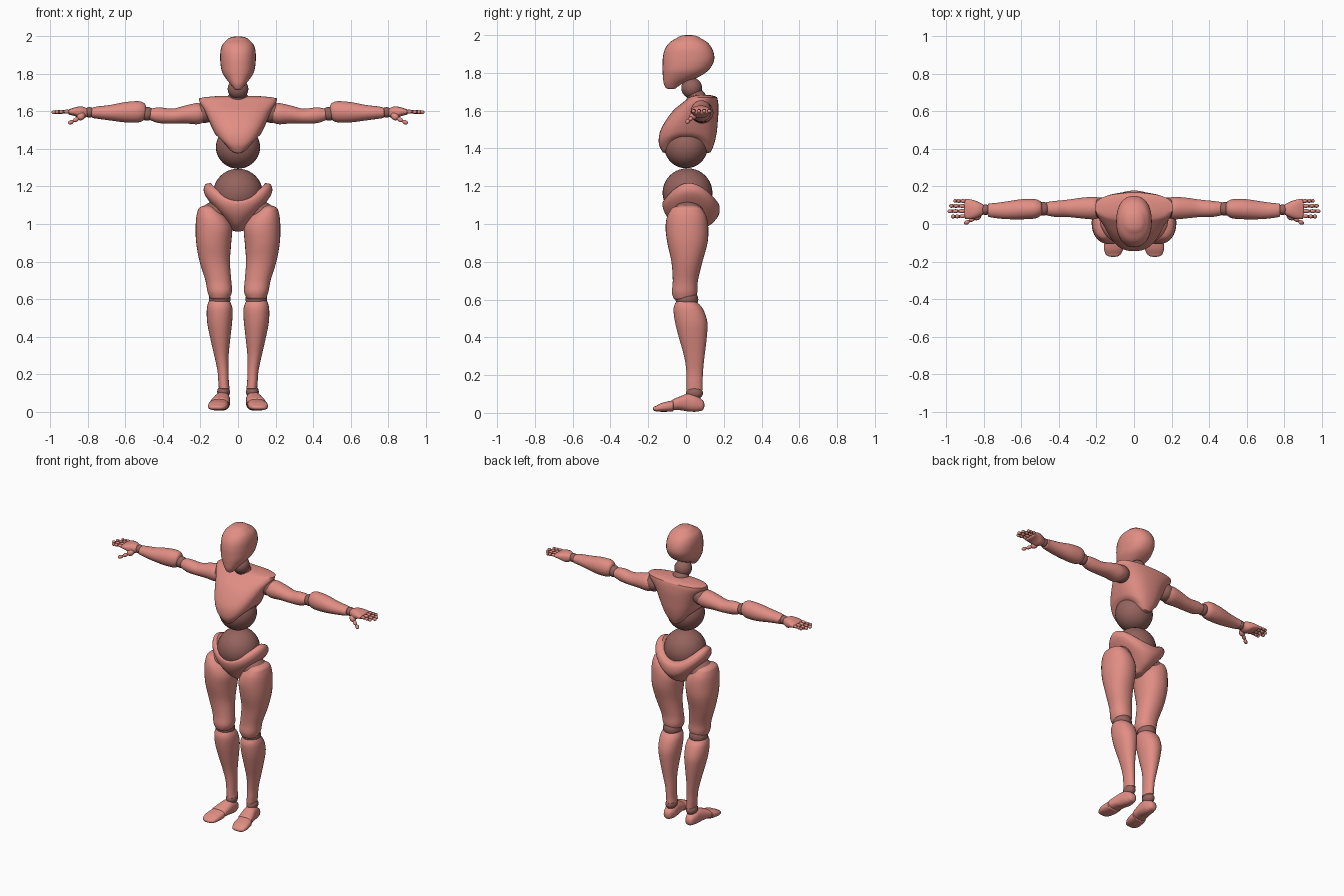
import bpy, bmesh, math
from mathutils import Vector, Matrix

def material(name, col):
    m = bpy.data.materials.new(name)
    m.diffuse_color = (*col, 1)
    return m

SKIN = material("salmon", (0.75, 0.27, 0.23))
JOINT = material("dark_salmon", (0.30, 0.125, 0.11))

def finish(bm, name, mat, mirror):
    bmesh.ops.recalc_face_normals(bm, faces=bm.faces)
    me = bpy.data.meshes.new(name)
    bm.to_mesh(me)
    bm.free()
    me.materials.append(mat)
    ob = bpy.data.objects.new(name, me)
    bpy.context.collection.objects.link(ob)
    bpy.context.view_layer.objects.active = ob
    for o in bpy.context.selected_objects:
        o.select_set(False)
    ob.select_set(True)
    bpy.ops.object.shade_smooth_by_angle(angle=math.radians(45))
    if mirror:
        mod = ob.modifiers.new("mirror", 'MIRROR')
        mod.use_mirror_merge = False
    return ob

def spline(rows, steps=4):
    """Catmull-Rom interpolation of the ring table."""
    out = []
    for i in range(len(rows) - 1):
        a, b, c, d = (rows[max(0, i - 1)], rows[i], rows[i + 1], rows[min(len(rows) - 1, i + 2)])
        for s in range(steps):
            t = s / steps
            out.append([0.5 * (2 * q + (r - p) * t + (2 * p - 5 * q + 4 * r - w) * t * t
                               + (3 * q - p - 3 * r + w) * t ** 3) for p, q, r, w in zip(a, b, c, d)])
    return out + [list(rows[-1])]

def loft(name, rows, axis='z', power=2.0, bulge=(0.012, 0.012), mat=SKIN, mirror=True, n=32):
    """Rings are (position, u min, u max, v min, v max, saddle lift)."""
    rows = spline([tuple(r) + (0,) * (6 - len(r)) for r in rows])
    sign = 1 if rows[-1][0] > rows[0][0] else -1
    rings = [(r, r[0], 1) for r in rows]
    for k, o in ((0.88, 0.4), (0.6, 0.8), (0.25, 1)):
        rings.insert(0, (rows[0], rows[0][0] - sign * bulge[0] * o, k))
        rings.append((rows[-1], rows[-1][0] + sign * bulge[1] * o, k))
    bm = bmesh.new()
    loops = []
    for (_, u0, u1, v0, v1, lift), t, k in rings:
        loop = []
        for i in range(n):
            a = 2 * math.pi * i / n
            c, s = math.cos(a), math.sin(a)
            c = k * math.copysign(abs(c) ** (2 / power), c)
            s = k * math.copysign(abs(s) ** (2 / power), s)
            u, v = (u0 + u1) / 2 + c * (u1 - u0) / 2, (v0 + v1) / 2 + s * (v1 - v0) / 2
            w = t + lift * c * c
            loop.append(bm.verts.new({'z': (u, v, w), 'x': (w, u, v), 'y': (u, w, v)}[axis]))
        loops.append(loop)
    for p, q in zip(loops, loops[1:]):
        for i in range(n):
            j = (i + 1) % n
            bm.faces.new((p[i], p[j], q[j], q[i]))
    bm.faces.new(loops[0])
    bm.faces.new(loops[-1])
    return finish(bm, name, mat, mirror)

def ball(name, loc, r, mirror=True, mat=JOINT):
    bm = bmesh.new()
    r = (r, r, r) if isinstance(r, float) else r
    m = Matrix.Translation(loc) @ Matrix.Diagonal((*r, 1))
    bmesh.ops.create_uvsphere(bm, u_segments=32, v_segments=20, radius=1, matrix=m)
    return finish(bm, name, mat, mirror)

def segments(name, paths, mat=SKIN):
    """Chains of stretched ellipsoids, each path is (points, radius)."""
    bm = bmesh.new()
    for pts, r in paths:
        for a, b in zip(pts, pts[1:]):
            a, b = Vector(a), Vector(b)
            d = b - a
            m = (Matrix.Translation((a + b) / 2) @ d.to_track_quat('Z', 'Y').to_matrix().to_4x4()
                 @ Matrix.Diagonal((r, r, d.length * 0.54, 1)))
            bmesh.ops.create_uvsphere(bm, u_segments=12, v_segments=10, radius=1, matrix=m)
    return finish(bm, name, mat, True)

# Head and neck
loft("head", [
    (1.722, -.022, .022, -.108, -.05), (1.745, -.04, .04, -.118, -.015),
    (1.775, -.064, .064, -.122, .06), (1.81, -.085, .085, -.124, .115),
    (1.85, -.093, .093, -.124, .143), (1.885, -.095, .095, -.122, .15),
    (1.925, -.093, .093, -.112, .14), (1.96, -.081, .081, -.088, .115),
    (1.985, -.056, .056, -.048, .075)], power=2.25, bulge=(.008, .015), mirror=False)
ball("neck_upper", (0, .03, 1.72), .055, False)
ball("neck_lower", (0, .055, 1.675), (.052, .05, .04), False)

# Torso, with arched sides that reveal the waist balls
loft("chest", [
    (1.378, -.085, .085, -.122, .13, .075), (1.42, -.118, .118, -.143, .148, .055),
    (1.48, -.138, .138, -.14, .162, .03), (1.54, -.157, .157, -.112, .168, .015),
    (1.60, -.177, .177, -.068, .172), (1.645, -.203, .203, -.015, .17),
    (1.67, -.208, .208, .015, .165)], power=2.4, bulge=(.004, .014), mirror=False, n=48)
ball("abdomen", (0, 0, 1.41), (.118, .115, .115), False)
ball("waist", (0, .008, 1.165), (.132, .132, .13), False)
loft("pelvis", [
    (.97, -.035, .035, -.03, .08), (1.0, -.085, .085, -.07, .135, .04),
    (1.045, -.15, .15, -.105, .172, .07), (1.085, -.182, .182, -.122, .178, .085),
    (1.115, -.175, .175, -.124, .168, .095), (1.128, -.145, .145, -.11, .14, .09)],
    bulge=(.01, 0), mirror=False, n=48)

# Legs
ball("hip", (.125, .01, 1.05), (.072, .085, .07))
loft("thigh", [
    (.605, .045, .15, -.065, .05), (.64, .032, .163, -.075, .06), (.70, .036, .174, -.07, .063),
    (.80, .043, .205, -.077, .087), (.90, .036, .223, -.099, .114), (.98, .032, .226, -.108, .118),
    (1.04, .062, .222, -.10, .108), (1.08, .105, .212, -.078, .085)], power=2.15, bulge=(.012, .02))
ball("knee", (.098, .005, .60), (.058, .06, .055))
loft("shin", [
    (.122, .045, .102, .002, .088), (.16, .049, .105, .002, .088), (.22, .05, .11, .002, .09),
    (.30, .05, .127, -.01, .098), (.40, .04, .15, -.038, .11), (.48, .031, .165, -.058, .113),
    (.55, .03, .166, -.066, .09), (.585, .042, .157, -.055, .06)], power=2.15, bulge=(.008, .015))
ball("ankle", (.077, .045, .105), (.034, .045, .035))
loft("foot", [
    (.085, .055, .108, .012, .07), (.05, .043, .12, .006, .096), (.01, .042, .128, .008, .102),
    (-.03, .044, .14, .014, .088), (-.065, .048, .15, .014, .074)], 'y', 2.4)
loft("toes", [
    (-.07, .05, .152, .008, .066), (-.10, .052, .158, .006, .06), (-.135, .058, .16, .006, .05),
    (-.16, .07, .152, .008, .036)], 'y', 2.5, (.008, .015))

# Arms
ball("shoulder", (.178, .085, 1.595), .056)
loft("upper_arm", [
    (.18, .035, .138, 1.545, 1.63), (.215, .025, .145, 1.532, 1.645), (.28, .03, .14, 1.536, 1.632),
    (.35, .037, .13, 1.535, 1.615), (.42, .038, .123, 1.538, 1.622), (.465, .046, .117, 1.552, 1.615)],
    'x', bulge=(.01, .01))
ball("elbow", (.485, .081, 1.588), .037)
loft("forearm", [
    (.50, .042, .122, 1.555, 1.645), (.53, .029, .133, 1.542, 1.655), (.60, .025, .132, 1.542, 1.65),
    (.68, .026, .12, 1.552, 1.635), (.74, .032, .112, 1.56, 1.628), (.775, .038, .11, 1.565, 1.622)],
    'x', bulge=(.012, .008))
ball("wrist", (.792, .076, 1.595), .028)

# Hands: palm, four jointed fingers and a lowered thumb
loft("palm", [
    (.805, .05, .105, 1.572, 1.617), (.835, .034, .12, 1.56, 1.627), (.87, .026, .131, 1.575, 1.622),
    (.90, .028, .133, 1.583, 1.612)], 'x', 2.4, (.008, .006))
fingers, knuckles = [], []
for y, tip in ((.042, .975), (.069, .993), (.096, .985), (.122, .962)):
    xs = [.898 + (tip - .898) * f for f in (0, .42, .74, 1)]
    pts = [(x, y + (y - .082) * (x - .9) * .8, 1.6 - .05 * (x - .9)) for x in xs]
    fingers.append((pts, .0105))
    knuckles += [([(p[0] - .006, *p[1:]), (p[0] + .006, *p[1:])], .0085) for p in pts[:3]]
segments("fingers", fingers)
segments("finger_joints", knuckles, JOINT)
segments("thumb", [([(.82, .05, 1.585), (.853, .03, 1.562)], .02),
                   ([(.85, .032, 1.564), (.878, .016, 1.549), (.904, .002, 1.537)], .0115)])
